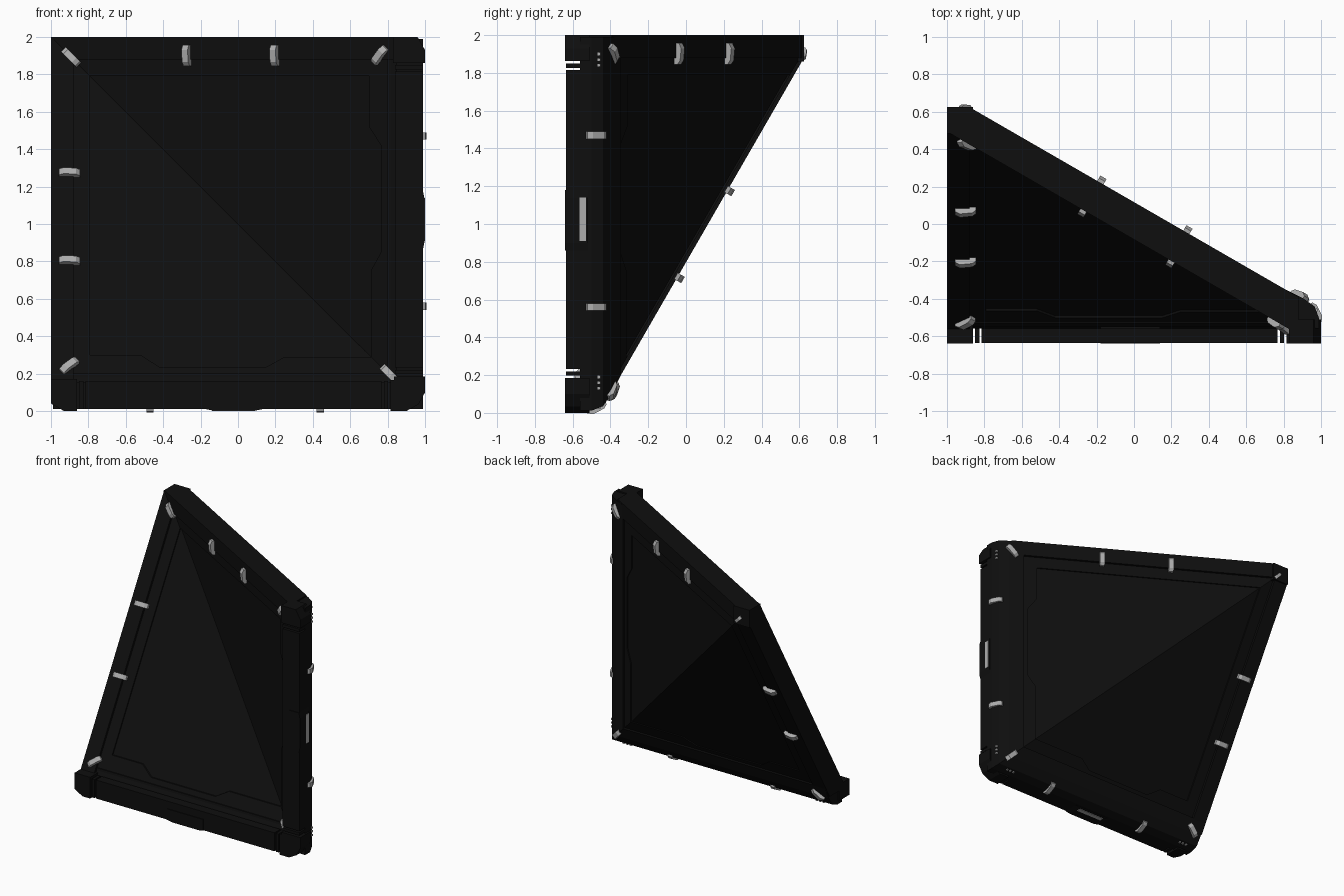
import bpy, bmesh
from mathutils import Vector as V

if "Cube" in bpy.data.objects:
    bpy.data.objects.remove(bpy.data.objects["Cube"])

K = 0.577                 # slope of both wings (30 degrees)
FRONT, BACK = -0.66, -0.46


def material(name, v):
    m = bpy.data.materials.new(name)
    m.diffuse_color = (v, v, v, 1)
    m.use_nodes = True
    m.node_tree.nodes["Principled BSDF"].inputs["Base Color"].default_value = m.diffuse_color
    return m


BLACK = material("matte black", 0.0045)
GREY = material("light grey", 0.42)


def to_world(p, swap):
    # (s, y, z): s runs leftward from the right side; swapping s and z mirrors the wing
    s, y, z = p
    return (1 - z, y, s) if swap else (1 - s, y, z)


def build(name, prisms, mat=BLACK, mirror=True):
    """One object from prisms (pairs of matching loops), mirrored over the diagonal fold."""
    bm = bmesh.new()
    for a, b in prisms:
        for swap in ((False, True) if mirror else (False,)):
            va = [bm.verts.new(to_world(p, swap)) for p in a]
            vb = [bm.verts.new(to_world(p, swap)) for p in b]
            n = len(va)
            bm.faces.new(va)
            bm.faces.new(vb[::-1])
            for i in range(n):
                j = (i + 1) % n
                bm.faces.new((va[i], vb[i], vb[j], va[j]))
    bmesh.ops.recalc_face_normals(bm, faces=bm.faces)
    me = bpy.data.meshes.new(name)
    bm.to_mesh(me)
    bm.free()
    me.materials.append(mat)
    ob = bpy.data.objects.new(name, me)
    bpy.context.collection.objects.link(ob)
    return ob


def slab(poly, inset=0.0):
    """Sloped plate over an (s, z) outline, thinned by inset on both sides."""
    f = [(s, max(-0.64, FRONT + inset + K * z), z) for s, z in poly]
    b = [(s, min(0.625, BACK - inset + K * z), z) for s, z in poly]
    return f, b


def plate(poly, y0, y1):
    return [(s, y0, z) for s, z in poly], [(s, y1, z) for s, z in poly]


def rect(s0, s1, z0, z1):
    return [(s0, z0), (s1, z0), (s1, z1), (s0, z1)]


def clip(centre, along, normal, size=1.0):
    """Bent little hook lying on a surface."""
    a, n = V(along).normalized(), V(normal).normalized()
    w = a.cross(n) * 0.019 * size
    prof = [(-0.058, -0.01), (-0.058, 0.018), (-0.03, 0.033), (0.035, 0.026),
            (0.055, 0.01), (0.055, -0.01)]
    mid = [V(centre) + a * u * size + n * v * size for u, v in prof]
    return [tuple(p - w) for p in mid], [tuple(p + w) for p in mid]


# Folded panel: recessed border band, then a deeper centre with a jogged outline
path = [(0.29, 0.29), (0.75, 0.29), (0.85, 0.235), (1.42, 0.235),
        (1.52, 0.30), (1.79, 0.30), (1.79, 1.79)]
build("panel_border", [slab([(0.15, 0.15), (1.88, 0.15), (1.88, 1.88)] + path[::-1], 0.022)])
build("centre_panel", [slab(path, 0.034)])

# Thick rim along the sloping outer edges
build("sloping_rim", [slab([(1.88, 0.12), (2, 0.12), (2, 1.88), (1.88, 1.88)]),
                      slab([(1.88, 1.88), (2, 1.88), (2, 2)])])

# Straight beam: front layer split by narrow slots near the ends
build("beam_front", [plate(rect(a, b, 0.012, 0.16), -0.635, -0.56)
                     for a, b in ((0.197, 0.22), (0.232, 1.815), (1.827, 1.85))])

# Beam back layer with a bevelled profile, mitred at the fold
prof = [(0.012, -0.56), (0.012, -0.50), (0.035, -0.44), (0.10, -0.395),
        (0.20, -0.345), (0.20, -0.53)]
build("beam_back", [([(z, y, z) for z, y in prof], [(1.99, y, z) for z, y in prof])])

# Chamfered corner caps
build("fold_corner_cap", [plate([(0.035, 0.035), (0.10, 0), (0.185, 0), (0.185, 0.165),
                                 (0.165, 0.165)], -0.64, -0.51)])
build("end_corner_cap", [plate([(1.862, 0), (1.93, 0), (2, 0.04), (2, 0.17),
                                (1.862, 0.17)], -0.64, -0.51)])
build("peak_cap", [([(s, y, z) for s, z in rect(1.86, 2, 1.86, 2)],
                    [(s, y + 0.14, z) for s, z in rect(1.86, 2, 1.86, 2)])
                   for y in (0.485,)], mirror=False)

# Raised housing with a light bar in the middle of each beam
build("bar_housing", [plate([(0.86, 0.012), (0.90, 0.004), (1.14, 0.004), (1.18, 0.012),
                             (1.18, 0.1), (0.86, 0.1)], -0.64, -0.52)])
build("light_bar", [plate(rect(0.91, 1.14, 0.0, 0.008), -0.565, -0.53)], GREY)

# Three small dots beside each corner
build("marker_dots", [plate(rect(s - 0.007, s + 0.007, 0.02, 0.034), -0.468, -0.452)
                      for s in (0.13, 0.16, 0.19, 1.84, 1.87, 1.90)], GREY)

# Hooks on the rims, front and back
fn, bn = (0, -0.866, 0.5), (0, 0.866, -0.5)
build("front_clips", [clip((1.9, FRONT + K * z, z), (-1, 0, 0), fn) for z in (1.27, 0.80)]
      + [clip((1.9, FRONT + K * 0.24, 0.24), (-1, 0.4, 0.8), fn)], GREY)
build("back_clips", [clip((1.9, BACK + K * z, z), (-1, 0, 0), bn) for z in (1.18, 0.72)]
      + [clip((1.9, -0.39, 0.12), (-1, 0.4, 0.8), bn)], GREY)
build("beam_clips", [clip((s, -0.475, 0.035), (0, 0.93, 0.36), (0, 0.36, -0.93))
                     for s in (1.47, 0.56)], GREY)
build("fold_clips", [clip((1.89, 0.43, 1.89), (-1, -0.577, -1), (0.4, -1, 0.4)),
                     clip((0.19, -0.55, 0.20), (1, 0.577, 1), (0.4, -1, 0.4)),
                     clip((1.90, 0.618, 1.90), (-1, 0, -1), (0, 1, 0), 0.65),
                     clip((0.12, -0.40, 0.12), (1, 0.577, 1), (-0.4, 1, -0.4))],
      GREY, mirror=False)
